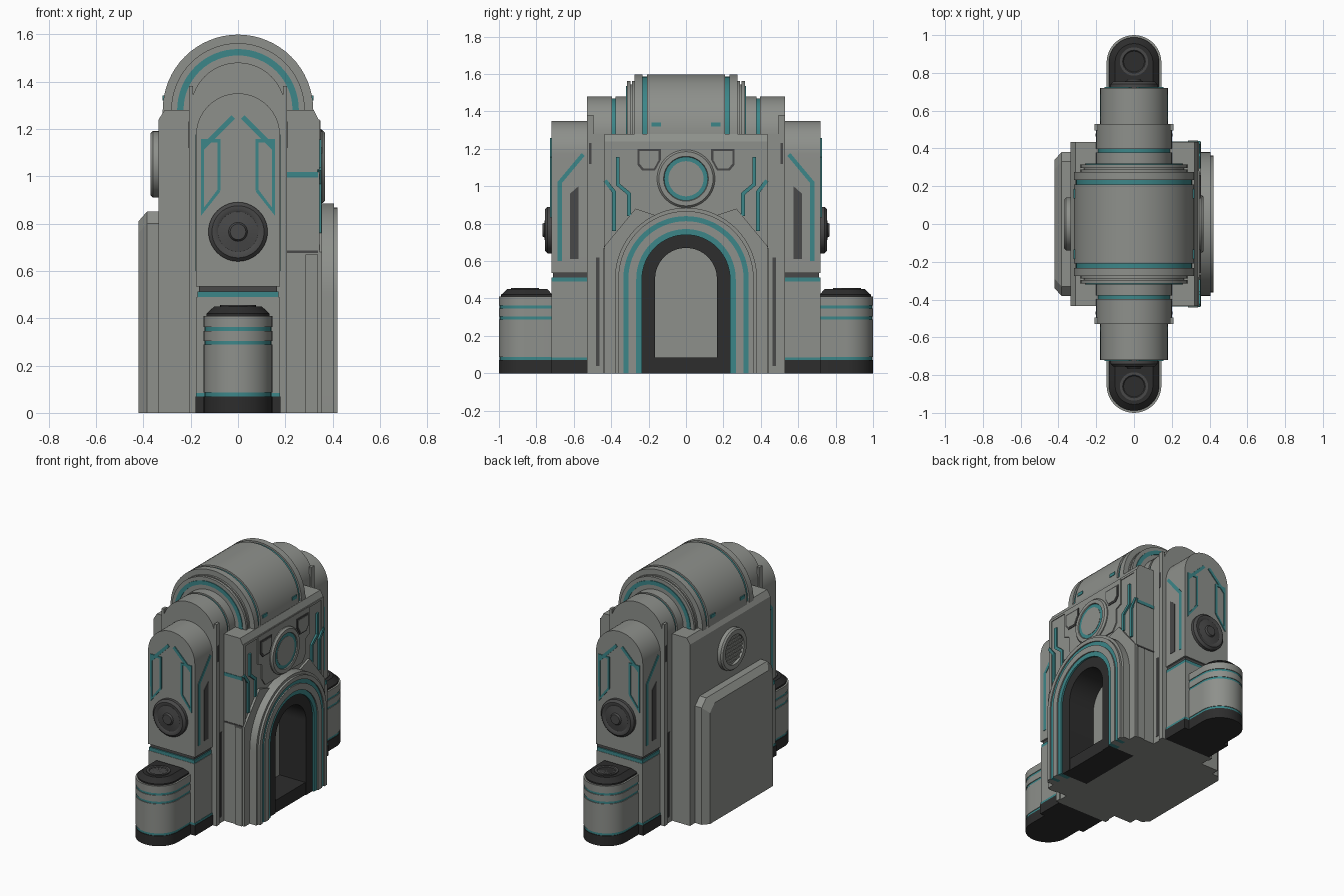
import bpy, bmesh, math
from mathutils import Vector

if "Cube" in bpy.data.objects:
    bpy.data.objects.remove(bpy.data.objects["Cube"])


def mat(name, r, g, b):
    m = bpy.data.materials.new(name)
    m.diffuse_color = (r, g, b, 1)
    m.use_nodes = True
    m.node_tree.nodes["Principled BSDF"].inputs["Base Color"].default_value = m.diffuse_color
    return m


GREY = mat("light grey stone", 0.27, 0.28, 0.26)
MID = mat("dark grey metal", 0.065, 0.065, 0.065)
DARK = mat("near black", 0.026, 0.026, 0.026)
TEAL = mat("teal inlay", 0.045, 0.24, 0.25)


def finish(bm, name, m, smooth=False):
    bmesh.ops.recalc_face_normals(bm, faces=bm.faces)
    me = bpy.data.meshes.new(name)
    bm.to_mesh(me)
    bm.free()
    me.materials.append(m)
    ob = bpy.data.objects.new(name, me)
    bpy.context.collection.objects.link(ob)
    if smooth:
        bpy.context.view_layer.objects.active = ob
        ob.select_set(True)
        bpy.ops.object.shade_smooth_by_angle(angle=math.radians(30))
        ob.select_set(False)
    return ob


def place(p, axis, h):
    # 2D profile: axis x -> (y,z), axis y -> (x,z), axis z -> (x,y)
    return {'x': (h, p[0], p[1]), 'y': (p[0], h, p[1]), 'z': (p[0], p[1], h)}[axis]


def prism(name, pts, axis, a, b, m, pts2=None, smooth=False):
    bm = bmesh.new()
    lo = [bm.verts.new(place(p, axis, a)) for p in pts]
    hi = [bm.verts.new(place(p, axis, b)) for p in (pts2 or pts)]
    n = len(lo)
    bm.faces.new(lo)
    bm.faces.new(hi)
    for i in range(n):
        bm.faces.new((lo[i], lo[(i + 1) % n], hi[(i + 1) % n], hi[i]))
    return finish(bm, name, m, smooth)


def box(name, x0, x1, y0, y1, z0, z1, m):
    return prism(name, [(x0, y0), (x1, y0), (x1, y1), (x0, y1)], 'z', z0, z1, m)


def arch(r, c, z0=0, n=32):
    arc = [(r * math.cos(math.pi * i / n), c + r * math.sin(math.pi * i / n)) for i in range(n + 1)]
    return [(r, z0)] + arc + [(-r, z0)] if c > z0 else arc


def band(name, ro, ri, c, axis, a, b, m, z0=0):
    return prism(name, arch(ro, c, z0) + arch(ri, c, z0)[::-1], axis, a, b, m, smooth=True)


def lathe(name, prof, u, v, axis, m, n=40):
    # prof: (radius, height) pairs; first and last rings are capped
    bm = bmesh.new()
    rings = [[bm.verts.new(place((u + r * math.cos(t), v + r * math.sin(t)), axis, h))
              for t in [2 * math.pi * i / n for i in range(n)]] for r, h in prof]
    for p, q in zip(rings, rings[1:]):
        for i in range(n):
            bm.faces.new((p[i], p[(i + 1) % n], q[(i + 1) % n], q[i]))
    bm.faces.new(rings[0])
    bm.faces.new(rings[-1])
    return finish(bm, name, m, True)


def stroke(name, pts, w, axis, a, b, m):
    # polyline of constant width with mitred corners
    P = [Vector(p) for p in pts]
    L, R = [], []
    for i, p in enumerate(P):
        d0 = (P[i] - P[i - 1]).normalized() if i else (P[1] - P[0]).normalized()
        d1 = (P[i + 1] - P[i]).normalized() if i < len(P) - 1 else d0
        n0, n1 = Vector((-d0.y, d0.x)), Vector((-d1.y, d1.x))
        k = (n0 + n1).normalized()
        k *= w / 2 / max(k.dot(n0), 0.4)
        L.append(tuple(p + k))
        R.append(tuple(p - k))
    return prism(name, L + R[::-1], axis, a, b, m)


def flip(pts, s):
    return [(p[0] * s, p[1]) for p in pts]


# Main block: solid upper body, lower body with doorway
prism("main_body", [(-.335, 0), (.2, 0), (.2, .8), (.34, .8), (.34, 1.24), (.32, 1.28),
                    (-.31, 1.28), (-.335, 1.24)], 'y', -.435, .435, GREY)
prism("doorway_wall", [(.435, 0), (.435, .8), (-.435, .8), (-.435, 0)] + arch(.235, .505)[::-1],
      'x', .2, .34, GREY)
box("core", -.2, .2, -.53, .53, 0, 1.28, GREY)

# Doorway arch with inlaid stripes
for nm, ro, ri, x, m in [("arch_chamfer", .38, .362, .405, GREY), ("arch_outer", .362, .335, .42, GREY),
                         ("arch_stripe_outer", .335, .308, .412, TEAL), ("arch_inner", .308, .266, .42, GREY),
                         ("arch_stripe_inner", .266, .235, .412, TEAL), ("door_lining", .235, .165, .40, DARK)]:
    band(nm, ro, ri, .505, 'x', .2 if m is DARK else .335, x, m)
box("door_sill", .2, .395, -.17, .17, 0, .085, DARK)

# Rear slab with chamfered edges
slab = lambda k: [(-.38 + k, 0), (.38 - k, 0), (.38 - k, .80 - k), (.33 - k, .85 - k),
                  (-.33 + k, .85 - k), (-.38 + k, .80 - k)]
prism("rear_slab", slab(0), 'x', -.335, -.385, GREY)
prism("rear_slab_face", slab(0), 'x', -.385, -.42, GREY, slab(.04))

# Rear round vent
lathe("rear_vent_ring", [(.14, -.33), (.14, -.36), (.13, -.37), (.10, -.37), (.10, -.352), (.002, -.352)],
      0, 1.05, 'x', GREY)
for i in range(7):
    z = -.075 + i * .025
    w = math.sqrt(.098 ** 2 - z * z)
    box("rear_vent_slat", -.36, -.35, -w, w, 1.045 + z, 1.057 + z, GREY)

# Facade roundel
lathe("roundel", [(.155, .335), (.155, .355), (.145, .367), (.12, .367), (.115, .358), (.002, .358)],
      0, 1.04, 'x', GREY)
lathe("roundel_teal", [(.117, .355), (.117, .361), (.094, .361), (.094, .356)], 0, 1.04, 'x', TEAL)
lathe("roundel_disc", [(.094, .355), (.094, .363), (.002, .363)], 0, 1.04, 'x', GREY)

# Raised facade panel
half = [(.28, 1.235), (.28, 1.05), (.235, 1.03), (.235, .93), (.2, .88)]
prism("facade_panel", half + flip(half[::-1], -1), 'x', .335, .348, GREY)
box("facade_cornice", .33, .345, -.435, .435, 1.225, 1.24, GREY)

# Barrel roof: segments separated by teal grooves, stepped ends
C = 1.28
prism("barrel_middle", arch(.318, C, 1.2), 'y', -.208, .208, GREY, smooth=True)
for s in (1, -1):
    for nm, r, a, b, m in [("barrel_groove", .306, .2, .24, TEAL), ("barrel_end", .318, .232, .275, GREY),
                           ("barrel_step_neck", .265, .27, .30, GREY), ("barrel_step_a", .282, .27, .288, GREY),
                           ("barrel_step_b", .282, .297, .315, GREY), ("neck_a", .2, .31, .378, GREY),
                           ("neck_groove", .19, .37, .40, TEAL), ("neck_b", .2, .396, .53, GREY)]:
        prism(nm, arch(r, C, 1.2), 'y', s * a, s * b, m, smooth=True)
    band("barrel_rim_teal", .257, .23, C, 'y', s * .31, s * .32, TEAL, 1.279)
    # small lights on the barrel flanks
    for q in (1, -1):
        stroke("barrel_light", [(s * .135, 1.33), (s * .185, 1.33)], .022, 'x', q * .30, q * .319, TEAL)

    # Facade side details
    prism("pilaster", flip([(.3, 0), (.435, 0), (.435, .68), (.27, .88), (.15, .84)], s), 'x', .335, .355, GREY)
    box("facade_edge", .335, .345, s * .41, s * .435, .68, 1.24, GREY)
    win = lambda k: flip([(.135 + k, 1.2 - k), (.26 - k, 1.2 - k), (.26 - k, 1.115 + k * .6),
                          (.235 - k * .6, 1.085 + k), (.165 + k * .5, 1.085 + k), (.135 + k, 1.14)], s)
    prism("window_frame", win(0), 'x', .34, .353, MID)
    prism("window_pane", win(.011), 'x', .345, .356, GREY)
    stroke("facade_line_inner", flip([(.365, 1.155), (.365, 1.01), (.305, .96), (.305, .84)], s),
           .02, 'x', .335, .352, TEAL)
    stroke("facade_line_outer", flip([(.432, 1.03), (.385, .97), (.385, .76)], s), .02, 'x', .335, .352, TEAL)

    # Bands on the narrow sides of the front slab
    box("slab_side_teal", .2, .338, s * .43, s * .438, .995, 1.018, TEAL)
    box("slab_side_groove", .2, .338, s * .43, s * .438, .675, .685, MID)
    box("slab_side_plinth", .285, .338, s * .43, s * .442, 0, .67, GREY)

    # Side tower
    box("tower_base", -.18, .18, s * .53, s * .72, 0, .07, DARK)
    box("tower_base_teal", -.177, .177, s * .53, s * .72, .07, .085, TEAL)
    box("tower_lower", -.175, .175, s * .53, s * .72, .085, .49, GREY)
    box("tower_teal", -.172, .172, s * .53, s * .718, .49, .513, TEAL)
    box("tower_gap", -.165, .165, s * .53, s * .71, .513, .535, MID)
    prism("tower_upper", arch(.177, 1.173, .535), 'y', s * .53, s * .72, GREY, smooth=True)

    # Tower side lines and vents, ribs beside the core
    for q in (1, -1):
        stroke("tower_side_line", flip([(.675, .6), (.675, 1.02), (.55, 1.17)], s), .022,
               'x', q * .17, q * .18, TEAL)
        prism("tower_side_vent", flip([(.575, .61), (.62, .61), (.62, .96), (.575, 1.0)], s),
              'x', q * .17, q * .18, MID)
        box("core_rib", q * .19, q * .208, s * .495, s * .53, 0, 1.38, GREY)
        box("core_slot", q * .19, q * .203, s * .462, s * .48, .04, .62, MID)
        box("core_rib_slot", q * .2, q * .21, s * .504, s * .518, 1.12, 1.23, MID)

        # Tower end: teal outline and diagonal
        pts = [(.125, .87), (.08, .94), (.08, 1.15), (.15, 1.15), (.15, .85), (.11, .89)]
        stroke("tower_end_outline", flip(pts[1:5] + [pts[1]], q), .014, 'y', s * .715, s * .726, TEAL)
        stroke("tower_end_diagonal", flip([(.02, 1.25), (.15, 1.12)], q), .02, 'y', s * .715, s * .726, TEAL)

    # Round hub on tower end
    lathe("tower_hub", [(.125, s * .71), (.125, s * .74), (.11, s * .755), (.095, s * .755),
                        (.085, s * .75), (.04, s * .757), (.033, s * .768), (.002, s * .768)], 0, .765, 'y', MID)

    # Buttress pod, layered rounded plan
    def plan(r, y0=.715, cy=.855):
        arc = [(r * math.cos(math.pi * i / 24), s * (cy + r * math.sin(math.pi * i / 24))) for i in range(25)]
        return [(r, s * y0)] + arc + [(-r, s * y0)]
    for nm, r, a, b, m in [("pod_base", .145, 0, .07, DARK), ("pod_teal_low", .141, .07, .087, TEAL),
                           ("pod_body", .145, .087, .288, GREY), ("pod_teal_mid", .141, .288, .304, TEAL),
                           ("pod_belt", .145, .304, .346, GREY), ("pod_teal_top", .141, .346, .362, TEAL),
                           ("pod_rim", .145, .362, .41, GREY)]:
        prism(nm, plan(r), 'z', a, b, m, smooth=True)
    prism("pod_cap", plan(.133), 'z', .405, .42, DARK, smooth=True)
    prism("pod_cap_slope", plan(.133), 'z', .42, .45, DARK, plan(.10, .74), smooth=True)
    lathe("pod_cap_button", [(.075, .445), (.075, .456), (.06, .456), (.055, .45), (.002, .45)],
          0, s * .86, 'z', MID)
